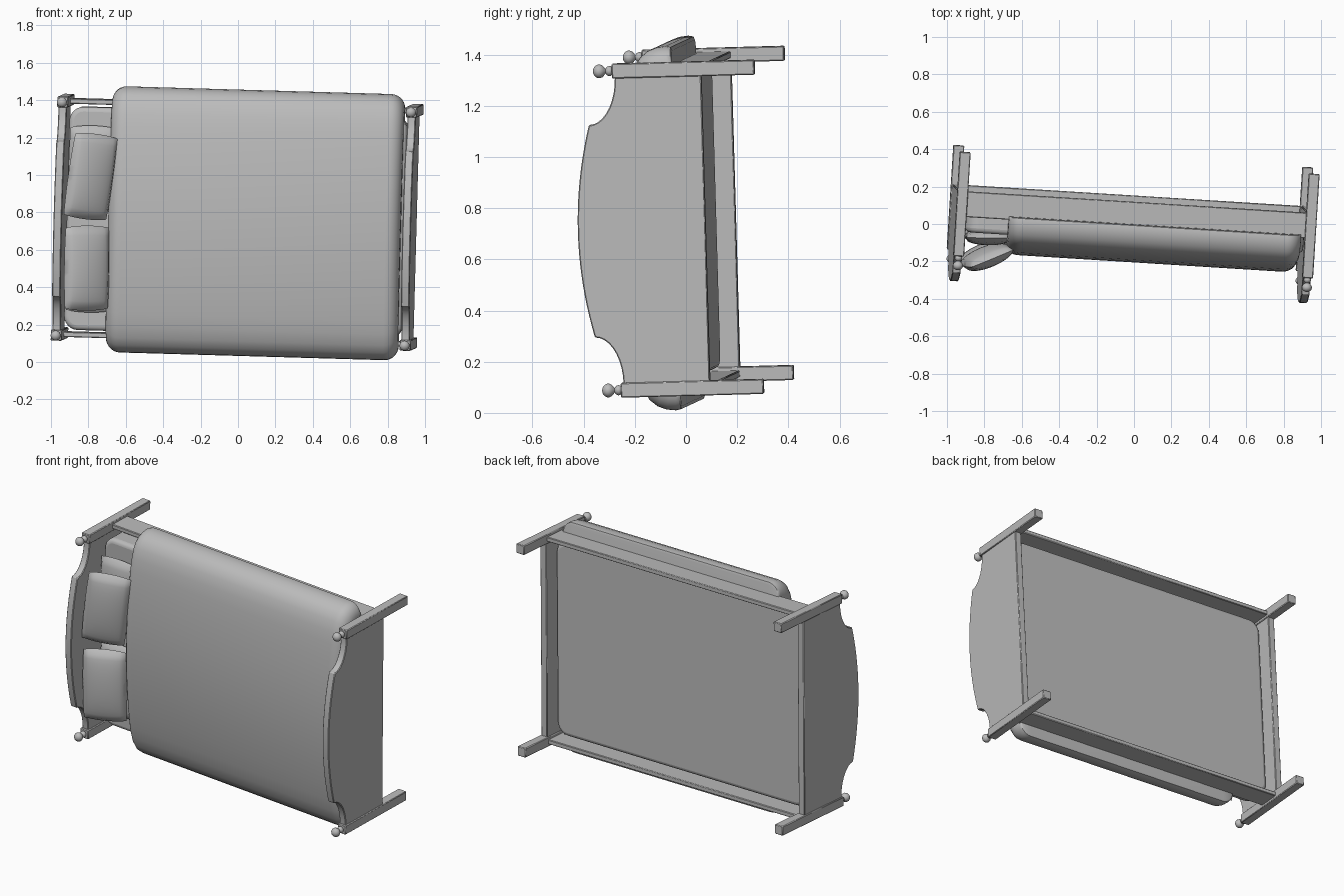
import bpy, bmesh
from math import sin, cos, pi, radians
from mathutils import Matrix, Vector

cube = bpy.data.objects.get("Cube")
if cube:
    bpy.data.objects.remove(cube, do_unlink=True)

# Bed frame of reference: x = head to foot, y = across, z = bed's own up
length_axis = Vector((0.9976, -0.0625, -0.029)).normalized()
up_axis = length_axis.cross(Vector((0.0235, -0.0285, 0.9993))).normalized()
width_axis = up_axis.cross(length_axis)
BED = Matrix((length_axis, width_axis, up_axis)).transposed().to_4x4()
BED.translation = (-0.0045, 0.066, 0.747)

grey = bpy.data.materials.new("plain_grey")
grey.use_nodes = True
grey.diffuse_color = (0.5, 0.5, 0.5, 1)
grey.node_tree.nodes["Principled BSDF"].inputs["Base Color"].default_value = (0.5, 0.5, 0.5, 1)

END_X, SIDE_Y = 0.935, 0.624     # post centres


def add_part(name, bm, local=Matrix(), bevel=0.0, segments=2, angle=35):
    """Turn a bmesh into a finished, smooth-shaded part placed on the bed."""
    bmesh.ops.recalc_face_normals(bm, faces=bm.faces)
    mesh = bpy.data.meshes.new(name)
    bm.to_mesh(mesh)
    bm.free()
    mesh.materials.append(grey)
    obj = bpy.data.objects.new(name, mesh)
    bpy.context.collection.objects.link(obj)
    obj.matrix_world = BED @ local
    if bevel:
        mod = obj.modifiers.new("soft_edges", "BEVEL")
        mod.width, mod.segments = bevel, segments
        mod.limit_method = "ANGLE"
    bpy.ops.object.select_all(action="DESELECT")
    obj.select_set(True)
    bpy.context.view_layer.objects.active = obj
    bpy.ops.object.shade_smooth_by_angle(angle=radians(angle))
    return obj


def box(name, centre, size, bevel=0.004, segments=1):
    bm = bmesh.new()
    bmesh.ops.create_cube(bm, size=1)
    bmesh.ops.scale(bm, vec=size, verts=bm.verts)
    return add_part(name, bm, Matrix.Translation(centre), bevel, segments)


def skin(bm, rings, closed=True):
    """Join successive rings of vertices with quads."""
    for a, b in zip(rings, rings[1:]):
        n = len(a)
        for i in range(n if closed else n - 1):
            j = (i + 1) % n
            bm.faces.new((a[i], a[j], b[j], b[i]))


def finial(name, x, y):
    """Turned bead and ball on top of a post."""
    profile = [(0.012, 0.275), (0.019, 0.284), (0.020, 0.291), (0.016, 0.300), (0.009, 0.305)]
    profile += [(0.027 * sin(t), 0.33 - 0.024 * cos(t)) for t in [pi * k / 9 for k in range(2, 9)]]
    profile.append((0.002, 0.354))
    bm = bmesh.new()
    rings = [[bm.verts.new((r * cos(2 * pi * k / 20), r * sin(2 * pi * k / 20), z))
              for k in range(20)] for r, z in profile]
    skin(bm, rings)
    bm.faces.new(rings[0])
    bm.faces.new(rings[-1])
    add_part(name, bm, Matrix.Translation((x, y, 0)))


def end_board(name, x):
    """Shaped board: bowed crown with a scooped shoulder at each post."""
    half = [(0.415 * k / 10, 0.43 - 0.055 * (k / 10) ** 2) for k in range(10)]
    half += [(0.6 - 0.185 * cos(t), 0.375 - 0.107 * sin(t))
             for t in [pi / 2 * k / 9 for k in range(10)]]
    half += [(SIDE_Y, 0.268), (SIDE_Y, -0.07)]
    outline = half + [(-y, z) for y, z in reversed(half[1:])]
    bm = bmesh.new()
    rings = [[bm.verts.new((dx, y, z)) for y, z in outline] for dx in (-0.022, 0.022)]
    skin(bm, rings)
    for ring in rings:
        bm.faces.new(ring)
    add_part(name, bm, Matrix.Translation((x, 0, 0)), 0.004, 1)


def pillow(name, centre, size, tilt, turn):
    """Cushion that is fat in the middle and thin along its seam."""
    bm = bmesh.new()
    for side in (1, -1):
        grid = bmesh.ops.create_grid(bm, x_segments=14, y_segments=18, size=1)
        for v in grid["verts"]:
            u, w = v.co.x, v.co.y
            puff = max(0, (1 - u * u) * (1 - w * w)) ** 0.4
            pinch = 1 - 0.05 * (u * w) ** 2
            v.co = (u * pinch * size[0] / 2, w * pinch * size[1] / 2, side * puff * size[2] / 2)
    bmesh.ops.remove_doubles(bm, verts=bm.verts, dist=0.0005)
    place = Matrix.Translation(centre) @ Matrix.Rotation(turn, 4, "Z") @ Matrix.Rotation(tilt, 4, "Y")
    add_part(name, bm, place, angle=60)


def blanket():
    """Arched cover with rounded ends that hangs over both rails."""
    x0, x1, base, r = -0.68, 0.887, 0.05, 0.075
    half = [(0.0, 0.27), (0.1, 0.268), (0.2, 0.264), (0.3, 0.256), (0.4, 0.246), (0.5, 0.232),
            (0.57, 0.219), (0.63, 0.2), (0.67, 0.176), (0.695, 0.145), (0.708, 0.11),
            (0.712, 0.075), (0.708, 0.055), (0.695, base)]
    outline = [(-y, z) for y, z in reversed(half[1:])] + half
    steps = [pi / 2 * k / 7 for k in range(8)]
    sections = [(x0 + r * (1 - cos(t)), r * (1 - sin(t))) for t in steps]
    sections += [(x1 - r * (1 - cos(t)), r * (1 - sin(t))) for t in reversed(steps)]
    bm = bmesh.new()
    rings = [[bm.verts.new((x, y * (1 - inset / 0.712), base + (z - base) * (1 - inset / 0.22)))
              for y, z in outline] for x, inset in sections]
    skin(bm, rings)
    bm.faces.new(rings[0])
    bm.faces.new(rings[-1])
    add_part("blanket", bm, angle=50)


def mattress():
    """Slab with rounded plan corners and soft edges."""
    hx, hy, r = 0.905, 0.597, 0.075
    bm = bmesh.new()
    plan = []
    for q, (sx, sy) in enumerate(((1, 1), (-1, 1), (-1, -1), (1, -1))):
        for k in range(7):
            t = pi / 2 * (q + k / 6)
            plan.append((sx * (hx - r) + r * cos(t), sy * (hy - r) + r * sin(t)))
    rings = [[bm.verts.new((x, y, z)) for x, y in plan] for z in (0.003, 0.15)]
    skin(bm, rings)
    for ring in rings:
        bm.faces.new(ring)
    add_part("mattress", bm, bevel=0.025, segments=4)


# Frame: posts, finials, end boards, side rails
for end, sx in (("head", -1), ("foot", 1)):
    end_board(end + "_board", sx * END_X)
    for side, sy in (("left", 1), ("right", -1)):
        x, y = sx * END_X, sy * SIDE_Y
        box(f"{end}_post_{side}", (x, y, 0), (0.058, 0.058, 0.558))
        finial(f"{end}_finial_{side}", x, y)
for side, sy in (("left", 1), ("right", -1)):
    box("side_rail_" + side, (0, sy * SIDE_Y, -0.001), (2 * END_X, 0.028, 0.137))

# Bedding
mattress()
blanket()
pillow("front_pillow_left", (-0.773, 0.23, 0.285), (0.26, 0.46, 0.11), 0.45, -0.115)
pillow("front_pillow_right", (-0.781, -0.26, 0.285), (0.26, 0.455, 0.11), 0.45, 0.015)
pillow("back_pillow_left", (-0.775, 0.27, 0.175), (0.25, 0.46, 0.09), 0.05, 0)
pillow("back_pillow_right", (-0.775, -0.27, 0.175), (0.25, 0.46, 0.09), 0.05, 0)
